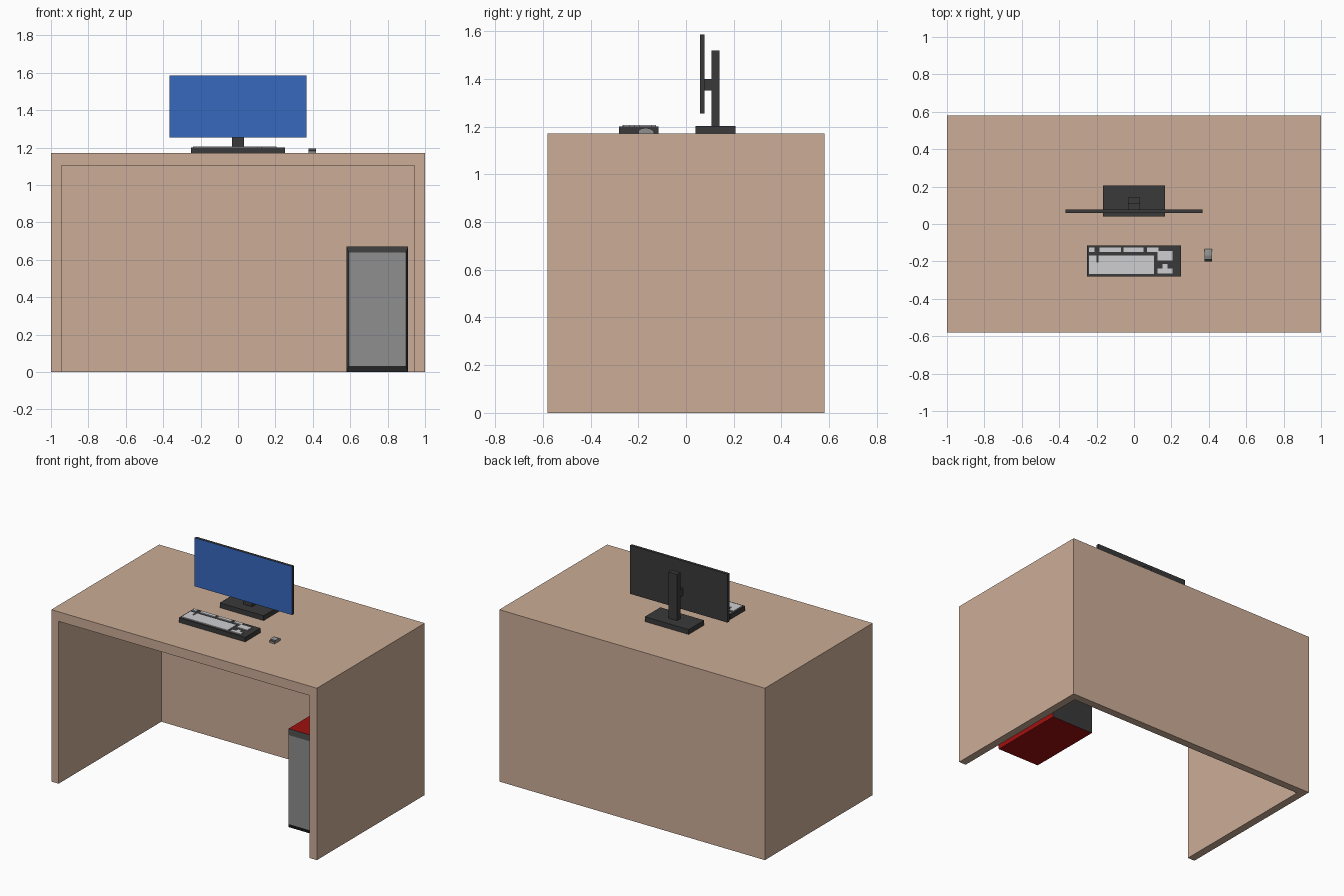
import bpy
import bmesh

old = bpy.data.objects.get("Cube")
if old:
    bpy.data.objects.remove(old, do_unlink=True)


def material(name, srgb):
    """Flat material from 0-255 display values, stored as linear."""
    lin = [((c / 255 + 0.055) / 1.055) ** 2.4 if c > 10 else c / 255 / 12.92 for c in srgb]
    m = bpy.data.materials.new(name)
    m.use_nodes = True
    m.diffuse_color = (*lin, 1)
    m.node_tree.nodes["Principled BSDF"].inputs["Base Color"].default_value = (*lin, 1)
    return m


WOOD = material("light_wood", (204, 173, 151))
DARK = material("dark_plastic", (58, 58, 58))
BLUE = material("screen_blue", (54, 104, 190))
GREY = material("mid_grey", (142, 142, 142))
RED = material("case_red", (160, 16, 16))
KEYS = material("key_white", (207, 207, 210))


def finish(name, bm, mats, rule=None):
    bmesh.ops.recalc_face_normals(bm, faces=bm.faces)
    if rule:
        for f in bm.faces:
            f.material_index = rule(f)
    mesh = bpy.data.meshes.new(name)
    bm.to_mesh(mesh)
    bm.free()
    for m in mats:
        mesh.materials.append(m)
    ob = bpy.data.objects.new(name, mesh)
    bpy.context.collection.objects.link(ob)
    return ob


def add_box(bm, x, y, z):
    """Box from (min, max) ranges; returns its vertices."""
    verts = bmesh.ops.create_cube(bm, size=1)["verts"]
    for v in verts:
        v.co = [r[0] if c < 0 else r[1] for c, r in zip(v.co, (x, y, z))]
    return verts


def box(name, x, y, z, mats, rule=None):
    bm = bmesh.new()
    add_box(bm, x, y, z)
    return finish(name, bm, mats, rule)


def extrude_x(name, profile, x, mats, rule=None):
    """Extrude a (y, z) outline along x."""
    bm = bmesh.new()
    face = bm.faces.new([bm.verts.new((x[0], y, z)) for y, z in profile])
    new = bmesh.ops.extrude_face_region(bm, geom=[face])["geom"]
    for v in new:
        if isinstance(v, bmesh.types.BMVert):
            v.co.x = x[1]
    return finish(name, bm, mats, rule)


# Desk: top, two sides and a full back panel
D, T, H, U = 0.58, 0.055, 1.17, 1.105
box("desk_top", (-1, 1), (-D, D), (U, H), [WOOD])
for side, x in (("left", (1 - T, 1)), ("right", (-1, T - 1))):
    box(f"desk_{side}_side", x, (-D, D), (0, U), [WOOD])
box("desk_back", (T - 1, 1 - T), (D - T, D), (0, U), [WOOD])

# Computer case: red body, dark rear, dark chamfered front with grey panel
box("case_body", (0.58, 0.91), (-0.285, 0.265), (0, 0.67), [RED, DARK],
    lambda f: 1 if abs(f.normal.y) > 0.9 else 0)
bm = bmesh.new()
for v in add_box(bm, (0.58, 0.91), (-0.305, -0.285), (0, 0.67)):
    if v.co.y < -0.3:
        v.co.x += 0.013 if v.co.x < 0.7 else -0.013
        v.co.z += 0.032 if v.co.z < 0.3 else -0.032
finish("case_front", bm, [DARK, GREY], lambda f: 1 if f.normal.y < -0.95 else 0)

# Monitor: screen, arm, column and foot
box("monitor_screen", (-0.367, 0.367), (0.058, 0.077), (1.255, 1.585), [DARK, BLUE],
    lambda f: 1 if f.normal.y < -0.9 else 0)
box("monitor_arm", (-0.032, 0.032), (0.077, 0.106), (1.35, 1.40), [DARK])
box("monitor_column", (-0.032, 0.032), (0.106, 0.141), (1.2, 1.518), [DARK])
box("monitor_foot", (-0.165, 0.165), (0.04, 0.207), (H, 1.203), [DARK])

# Keyboard body with raised key groups
box("keyboard_body", (-0.25, 0.25), (-0.28, -0.115), (H, 1.201), [DARK])
key_groups = [
    ((-0.24, -0.212), (-0.15, -0.125)),
    ((-0.185, -0.07), (-0.15, -0.125)),
    ((-0.055, 0.05), (-0.15, -0.125)),
    ((0.07, 0.13), (-0.15, -0.125)),
    ((-0.24, -0.2), (-0.205, -0.168)),
    ((-0.19, 0.108), (-0.205, -0.168)),
    ((-0.24, 0.108), (-0.267, -0.205)),
    ((0.125, 0.207), (-0.195, -0.145)),
    ((0.125, 0.207), (-0.265, -0.237)),
    ((0.152, 0.18), (-0.237, -0.215)),
]
bm = bmesh.new()
for x, y in key_groups:
    add_box(bm, x, y, (1.2, 1.207))
finish("keyboard_keys", bm, [KEYS])

# Mouse: domed side profile with dark sloping front buttons
mouse = [(-0.2, H), (-0.2, 1.183), (-0.187, 1.191), (-0.168, 1.195),
         (-0.148, 1.19), (-0.135, 1.18), (-0.135, H)]
extrude_x("mouse", mouse, (0.377, 0.416), [GREY, DARK],
          lambda f: 1 if -0.9 < f.normal.y < -0.4 else 0)
